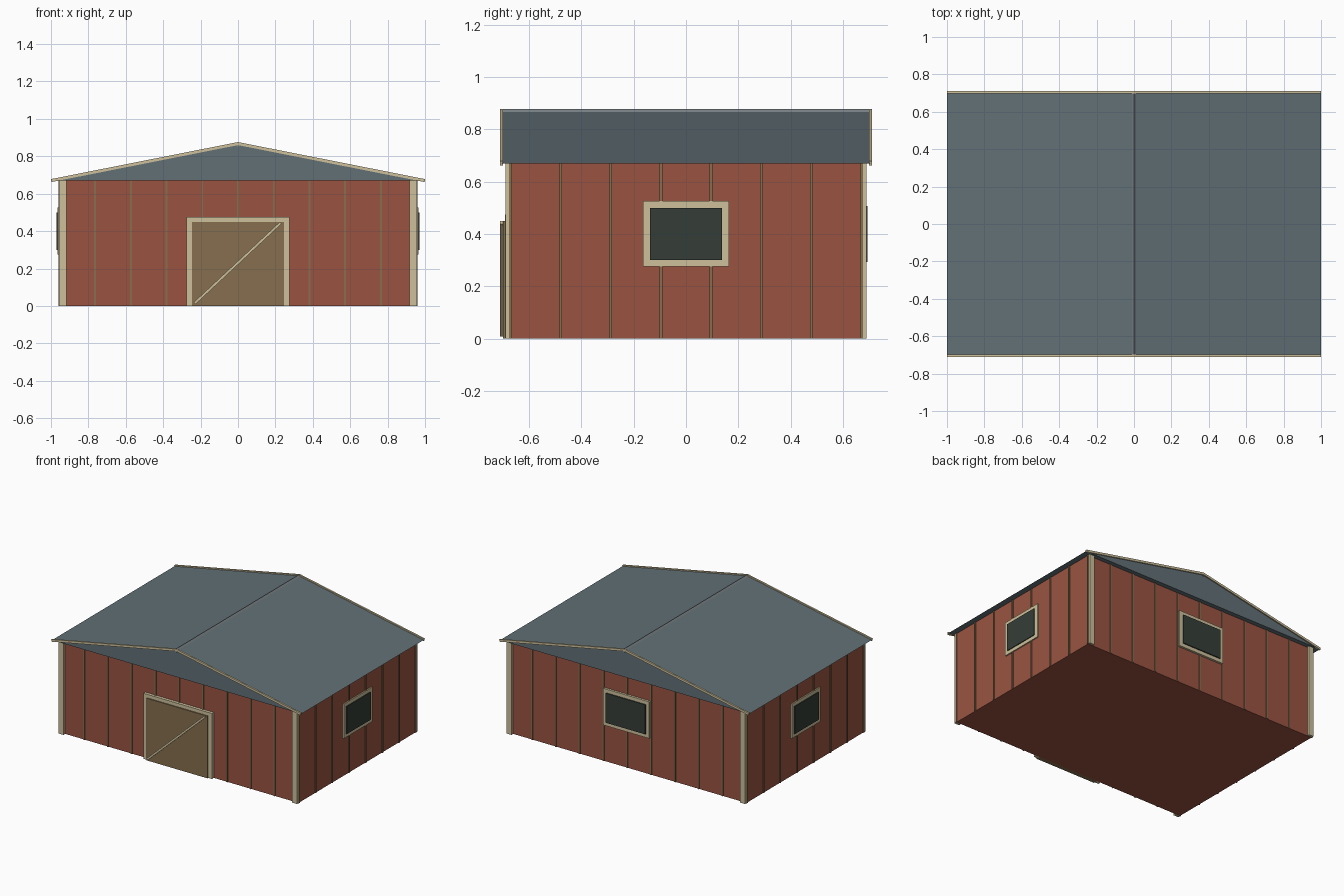
import bpy, bmesh, math
from mathutils import Matrix, Vector

if "Cube" in bpy.data.objects:
    bpy.data.objects.remove(bpy.data.objects["Cube"])


def material(name, r, g, b):
    # sRGB 0-255 to linear
    lin = [((c / 255 + 0.055) / 1.055) ** 2.4 for c in (r, g, b)]
    m = bpy.data.materials.new(name)
    m.diffuse_color = (*lin, 1)
    m.use_nodes = True
    m.node_tree.nodes["Principled BSDF"].inputs["Base Color"].default_value = m.diffuse_color
    return m


RED = material("barn red", 154, 84, 66)
CREAM = material("cream trim", 205, 192, 155)
TAN = material("tan wood", 134, 110, 78)
SLATE = material("slate roof", 98, 112, 118)
GLASS = material("dark glass", 53, 61, 55)
GREY = material("ridge grey", 122, 130, 134)


def finish(name, bm, mat):
    bmesh.ops.recalc_face_normals(bm, faces=bm.faces)
    me = bpy.data.meshes.new(name)
    bm.to_mesh(me)
    bm.free()
    me.materials.append(mat)
    ob = bpy.data.objects.new(name, me)
    bpy.context.collection.objects.link(ob)
    return ob


def box(name, lo, hi, mat, rot=None):
    """Box between two corners, optionally rotated about its centre."""
    lo, hi = Vector(lo), Vector(hi)
    bm = bmesh.new()
    m = Matrix.Translation((lo + hi) / 2) @ (rot or Matrix()) @ Matrix.Diagonal((*(hi - lo), 1))
    bmesh.ops.create_cube(bm, size=1, matrix=m)
    return finish(name, bm, mat)


def extrude_y(name, profile, y, mat):
    """Prism from an (x, z) profile running from -y to y."""
    bm = bmesh.new()
    f = bm.faces.new([bm.verts.new((px, -y, pz)) for px, pz in profile])
    ext = bmesh.ops.extrude_face_region(bm, geom=[f])["geom"]
    bmesh.ops.translate(bm, vec=(0, 2 * y, 0), verts=[v for v in ext if isinstance(v, bmesh.types.BMVert)])
    return finish(name, bm, mat)


WX, WY, H = 0.955, 0.67, 0.67      # wall half sizes and height
APEX = 0.868

# Main body and roof
box("walls", (-WX, -WY, 0), (WX, WY, H), RED)
extrude_y("roof", [(-1, H), (1, H), (0, APEX)], 0.703, SLATE)
extrude_y("ridge_cap", [(-0.014, 0.863), (0, 0.849), (0.014, 0.863), (0, 0.877)], 0.71, GREY)

# Barge boards along the gable edges
slope = math.atan2(APEX - H, 1)
for sy in (-1, 1):
    for sx in (-1, 1):
        c = Vector((sx * 0.4995, sy * 0.705, (H + APEX) / 2))
        h = Vector((0.5 / math.cos(slope), 0.006, 0.008))
        box("barge_board", c - h, c + h, CREAM, Matrix.Rotation(sx * slope, 4, 'Y'))

# Vertical battens on all four walls
for s in (-1, 1):
    for i in range(11):
        x = -WX + i * 2 * WX / 10
        box("batten", (x - 0.005, s * WY - 0.006, 0), (x + 0.005, s * WY + 0.006, H), TAN)
    for i in range(8):
        y = -WY + i * 2 * WY / 7
        box("side_batten", (s * WX - 0.006, y - 0.005, 0), (s * WX + 0.006, y + 0.005, H), TAN)
    # Corner boards
    for sx in (-1, 1):
        x0, x1 = sorted((sx * 0.917, sx * 0.957))
        y0, y1 = sorted((s * (WY + 0.004), s * 0.69))
        box("corner_board", (x0, y0, 0), (x1, y1, H), CREAM)

# Door with frame and diagonal brace
box("door", (-0.245, -0.70, 0), (0.245, -WY, 0.45), TAN)
for s in (-1, 1):
    x0, x1 = sorted((s * 0.245, s * 0.275))
    box("door_post", (x0, -0.692, 0), (x1, -WY, 0.45), CREAM)
box("door_header", (-0.275, -0.692, 0.45), (0.275, -WY, 0.475), CREAM)
a, b = Vector((-0.232, -0.705, 0.014)), Vector((0.228, -0.705, 0.444))
mid, d = (a + b) / 2, b - a
half = Vector((d.length / 2, 0.005, 0.007))
box("door_brace", mid - half, mid + half, CREAM, Matrix.Rotation(-math.atan2(d.z, d.x), 4, 'Y'))

# Side windows
for s in (-1, 1):
    x0, x1 = sorted((s * WX, s * 0.964))
    box("window_frame", (x0, -0.165, 0.275), (x1, 0.165, 0.525), CREAM)
    x0, x1 = sorted((s * 0.96, s * 0.97))
    box("window_glass", (x0, -0.137, 0.30), (x1, 0.137, 0.50), GLASS)

# Back window
box("back_window_frame", (-0.185, WY, 0.267), (0.185, 0.686, 0.533), CREAM)
box("back_window_glass", (-0.158, 0.684, 0.293), (0.158, 0.694, 0.507), GLASS)
